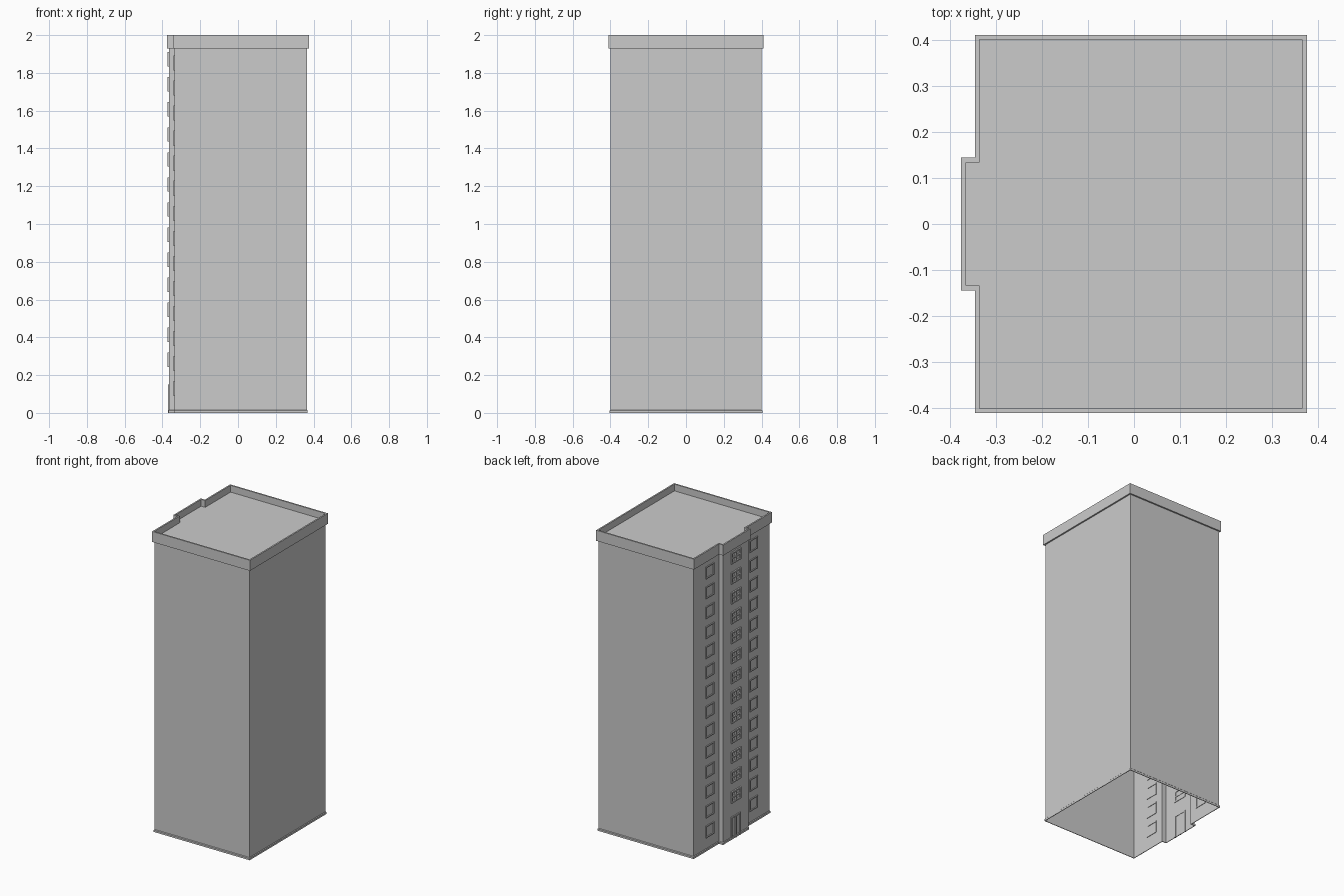
import bpy, bmesh

if "Cube" in bpy.data.objects:
    bpy.data.objects.remove(bpy.data.objects["Cube"])

BAY_X, WALL_X, EAST_X = -0.365, -0.335, 0.365
FLOOR = 0.1326


def outline(off):
    """Plan outline with the projecting bay on the -x side, grown by off."""
    e, w, b = EAST_X + off, WALL_X - off, BAY_X - off
    d, h = 0.40 + off, 0.134 + off
    return [(e, -d), (e, d), (w, d), (w, h), (b, h), (b, -h), (w, -h), (w, -d)]


def finish(name, bm):
    mesh = bpy.data.meshes.new(name)
    bm.to_mesh(mesh)
    bm.free()
    ob = bpy.data.objects.new(name, mesh)
    bpy.context.collection.objects.link(ob)
    return ob


def swept(name, section, closed, cap=False):
    """Sweep (offset, z) section points round the plan outline."""
    bm = bmesh.new()
    rings = [[bm.verts.new((x, y, z)) for x, y in outline(o)] for o, z in section]
    pairs = list(zip(rings, rings[1:]))
    if closed:
        pairs.append((rings[-1], rings[0]))
    for a, b in pairs:
        for i in range(8):
            j = (i + 1) % 8
            bm.faces.new((a[i], a[j], b[j], b[i]))
    if cap:
        bm.faces.new(rings[-1])
    return finish(name, bm)


def add_box(bm, x0, x1, y0, y1, z0, z1):
    res = bmesh.ops.create_cube(bm, size=1)
    for v in res["verts"]:
        v.co = ((x0 + x1) / 2 + v.co.x * (x1 - x0),
                (y0 + y1) / 2 + v.co.y * (y1 - y0),
                (z0 + z1) / 2 + v.co.z * (z1 - z0))


def add_frame(bm, x, out, y, z0, z1, w, t, sill=True, mullion=False, transom=False):
    """Frame bars standing proud of the wall at x."""
    xa, xb = x - out, x + 0.003
    for s in (-1, 1):
        c = y + s * (w - t) / 2
        add_box(bm, xa, xb, c - t / 2, c + t / 2, z0, z1)
    ya, yb = y - w / 2 + t, y + w / 2 - t
    add_box(bm, xa, xb, ya, yb, z1 - t, z1)
    if sill:
        add_box(bm, xa, xb, ya, yb, z0, z0 + t)
    if mullion:
        add_box(bm, xa, xb, y - t / 2, y + t / 2, z0, z1 - t)
    if transom:
        m = (z0 + z1) / 2
        add_box(bm, xa, xb, ya, yb, m - t / 2, m + t / 2)


# Hollow tower walls (open underneath) and flat roof deck
swept("tower_walls", [(0, 0), (0, 1.955)], False, cap=True)

# Parapet band and low plinth
swept("parapet", [(0, 1.93), (0.01, 1.93), (0.01, 2.0), (0, 2.0)], True)
swept("plinth", [(0, 0), (0.004, 0), (0.004, 0.012), (0, 0.016)], True)

# Four-pane windows up the bay
bm = bmesh.new()
for i in range(13):
    z = 1.872 - i * FLOOR
    add_frame(bm, BAY_X, 0.009, 0, z - 0.038, z + 0.038, 0.10, 0.009,
              mullion=True, transom=True)
finish("bay_windows", bm)

# Double entrance door at the foot of the bay
bm = bmesh.new()
add_frame(bm, BAY_X, 0.006, 0, 0.0, 0.149, 0.10, 0.009, sill=False, mullion=True)
finish("entrance_door", bm)

# Window surrounds either side of the bay
for name, y in (("left_windows", 0.23), ("right_windows", -0.23)):
    bm = bmesh.new()
    for i in range(14):
        z = 1.852 - i * FLOOR
        add_frame(bm, WALL_X, 0.006, y, z - 0.04, z + 0.04, 0.085, 0.007)
    finish(name, bm)
